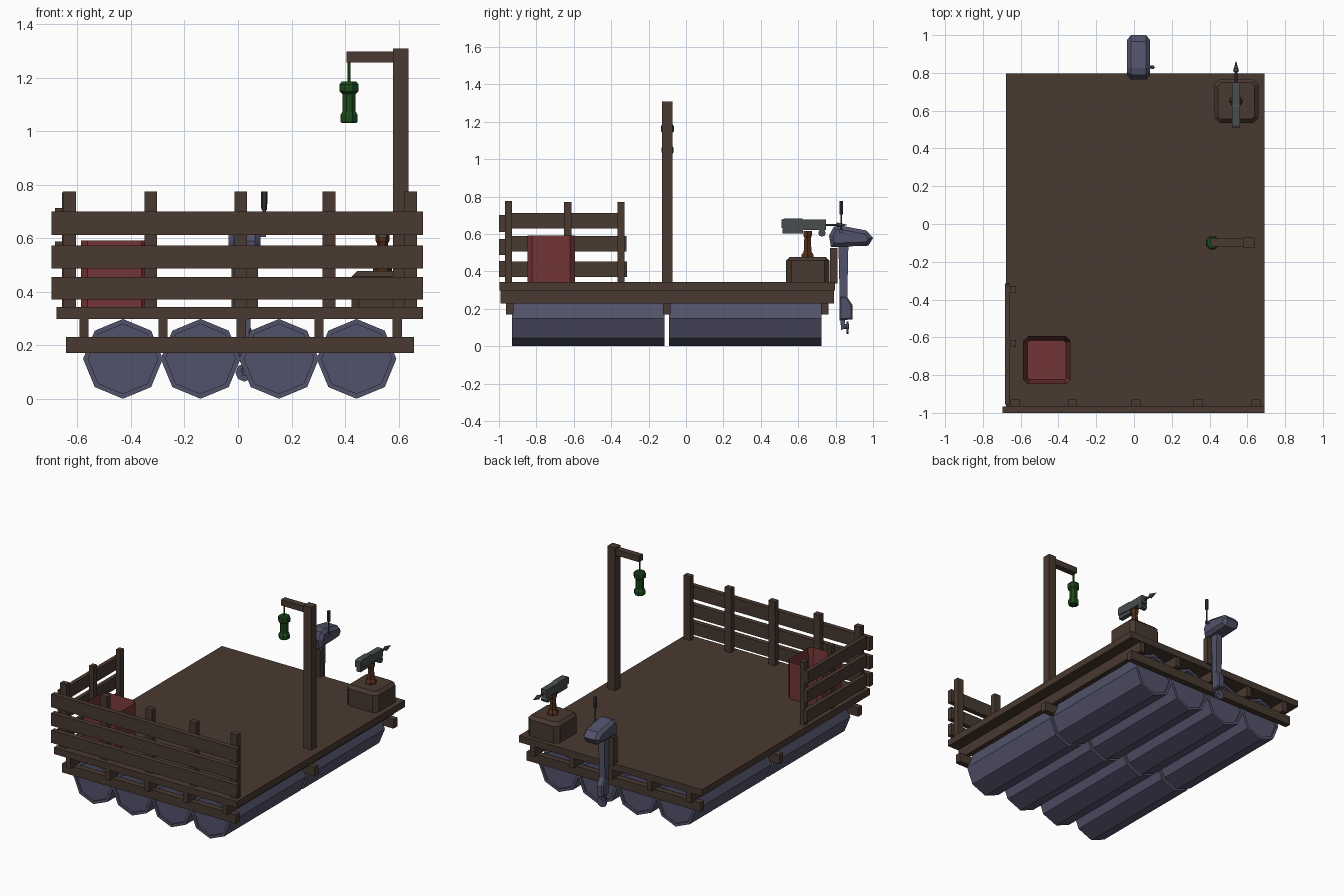
import bpy, bmesh
from math import pi
from mathutils import Matrix, Vector

if "Cube" in bpy.data.objects:
    bpy.data.objects.remove(bpy.data.objects["Cube"])

def material(name, rgb):
    m = bpy.data.materials.new(name)
    m.diffuse_color = (*rgb, 1)
    m.use_nodes = True
    m.node_tree.nodes["Principled BSDF"].inputs["Base Color"].default_value = m.diffuse_color
    return m

WOOD = material("dark_wood", (0.066, 0.041, 0.030))
STEEL = material("blue_steel", (0.085, 0.085, 0.145))
RED = material("red_paint", (0.17, 0.035, 0.035))
GREEN = material("green_glass", (0.012, 0.065, 0.012))
METAL = material("gun_metal", (0.065, 0.075, 0.075))
RUST = material("rust", (0.085, 0.026, 0.010))
DARK = material("dark_grip", (0.03, 0.03, 0.04))

def finish(bm, name, mat):
    bmesh.ops.recalc_face_normals(bm, faces=bm.faces)
    me = bpy.data.meshes.new(name)
    bm.to_mesh(me)
    bm.free()
    me.materials.append(mat)
    ob = bpy.data.objects.new(name, me)
    bpy.context.collection.objects.link(ob)
    return ob

def box(name, x0, x1, y0, y1, z0, z1, mat=WOOD):
    bm = bmesh.new()
    bmesh.ops.create_cube(bm, size=1)
    for v in bm.verts:
        v.co = ((x0 + x1) / 2 + v.co.x * (x1 - x0), (y0 + y1) / 2 + v.co.y * (y1 - y0),
                (z0 + z1) / 2 + v.co.z * (z1 - z0))
    return finish(bm, name, mat)

def lathe(name, profile, origin, mat, sides=8, axis='Z', phase=0.0):
    """Low-poly stack of rings; profile holds (radius, height) pairs."""
    bm = bmesh.new()
    rings = []
    for r, h in profile:
        rings.append([bm.verts.new(Matrix.Rotation(phase + 2 * pi * i / sides, 3, 'Z') @ Vector((r, 0, h)))
                      for i in range(sides)])
    for a, b in zip(rings, rings[1:]):
        for i in range(sides):
            j = (i + 1) % sides
            bm.faces.new((a[i], a[j], b[j], b[i]))
    bm.faces.new(rings[0])
    bm.faces.new(rings[-1])
    if axis == 'Y':
        bm.transform(Matrix.Rotation(-pi / 2, 4, 'X'))
    elif axis == 'X':
        bm.transform(Matrix.Rotation(pi / 2, 4, 'Y'))
    bm.transform(Matrix.Translation(origin))
    return finish(bm, name, mat)

def slab(name, yz, x0, x1, mat):
    """Side profile in (y, z) extruded along x."""
    bm = bmesh.new()
    f = bm.faces.new([bm.verts.new((x0, y, z)) for y, z in yz])
    ext = bmesh.ops.extrude_face_region(bm, geom=[f])
    bmesh.ops.translate(bm, vec=(x1 - x0, 0, 0),
                        verts=[g for g in ext["geom"] if isinstance(g, bmesh.types.BMVert)])
    return finish(bm, name, mat)

def bevel(ob, width, test):
    """Chamfer the edges for which test(v1, v2) is true."""
    bm = bmesh.new()
    bm.from_mesh(ob.data)
    bmesh.ops.bevel(bm, geom=[e for e in bm.edges if test(e.verts[0].co, e.verts[1].co)],
                    offset=width, segments=1, affect='EDGES')
    bm.to_mesh(ob.data)
    bm.free()
    return ob

def upright(a, b):
    return abs(a.z - b.z) > 0.05

# Floats: two rows of four octagonal drums with recessed ends
for row, (y0, y1) in enumerate(((-0.93, -0.115), (-0.09, 0.725))):
    L = y1 - y0
    for i, x in enumerate((-0.43, -0.14, 0.153, 0.443)):
        lathe(f"float_drum_{row}_{i}",
              [(0.13, 0.012), (0.13, 0), (0.149, 0), (0.149, L), (0.13, L), (0.13, L - 0.012)],
              (x, y0, 0.149), STEEL, axis='Y')

# Deck, joists and cross beams
box("deck", -0.678, 0.692, -0.997, 0.797, 0.298, 0.343)
for i, x in enumerate((-0.575, -0.28, 0.012, 0.302, 0.595)):
    box(f"joist_{i}", x - 0.017, x + 0.017, -0.992, 0.792, 0.228, 0.30)
for i, y in enumerate((-0.942, -0.102, 0.742)):
    box(f"cross_beam_{i}", -0.642, 0.658, y - 0.02, y + 0.02, 0.17, 0.231)

# Front fence
for i, x in enumerate((-0.63, -0.326, 0.01, 0.34, 0.645)):
    box(f"front_post_{i}", x - 0.024, x + 0.024, -0.967, -0.93, 0.34, 0.775)
for i, (z0, z1) in enumerate(((0.37, 0.455), (0.486, 0.572), (0.611, 0.70))):
    box(f"front_rail_{i}", -0.697, 0.692, -1.0, -0.966, z0, z1)

# Left fence
for i, y in enumerate((-0.632, -0.347)):
    box(f"left_post_{i}", -0.657, -0.625, y - 0.019, y + 0.019, 0.34, 0.77)
for i, (z0, z1) in enumerate(((0.37, 0.453), (0.505, 0.588), (0.63, 0.713))):
    box(f"left_rail_{i}", -0.683, -0.656, -0.955, (-0.315, -0.318, -0.328)[i], z0, z1)

# Red open crate
crate = bevel(box("crate", -0.587, -0.335, -0.848, -0.594, 0.34, 0.592, RED), 0.025, upright)
bm = bmesh.new()
bm.from_mesh(crate.data)
top = max(bm.faces, key=lambda f: f.calc_center_median().z)
bmesh.ops.inset_region(bm, faces=[top], thickness=0.026)
bmesh.ops.translate(bm, verts=top.verts, vec=(0, 0, -0.21))
bm.to_mesh(crate.data)
bm.free()

# Lamp post, arm and hanging lantern
box("lamp_post", 0.58, 0.638, -0.127, -0.071, 0.34, 1.308)
box("lamp_arm", 0.405, 0.585, -0.12, -0.078, 1.257, 1.297)
lathe("lantern_rod", [(0.006, 1.17), (0.006, 1.26)], (0.415, -0.099, 0), GREEN, 6)
lathe("lantern", [(0.03, 1.03), (0.035, 1.037), (0.035, 1.06), (0.027, 1.072), (0.027, 1.138),
                  (0.038, 1.148), (0.038, 1.175), (0.03, 1.185)], (0.415, -0.099, 0), GREEN, 8, phase=pi / 8)

# Gun base: chamfered block with a smaller top
base = bevel(box("gun_base", 0.425, 0.659, 0.535, 0.768, 0.34, 0.477), 0.028, upright)
bevel(base, 0.02, lambda a, b: min(a.z, b.z) > 0.47)
lathe("gun_pedestal", [(0.036, 0.475), (0.036, 0.49), (0.024, 0.505), (0.02, 0.58), (0.026, 0.59), (0.026, 0.615)],
      (0.54, 0.65, 0), RUST, 6)

# Harpoon gun: receiver, stock, spool, spear and barbed tip
slab("gun_body", [(0.51, 0.632), (0.51, 0.675), (0.525, 0.682), (0.62, 0.682), (0.63, 0.676),
                  (0.748, 0.676), (0.748, 0.622), (0.62, 0.622)], 0.519, 0.561, METAL)
box("gun_stock", 0.525, 0.555, 0.515, 0.625, 0.602, 0.632, METAL)
lathe("gun_spool", [(0.02, 0), (0.02, 0.044)], (0.518, 0.727, 0.605), METAL, 8, axis='X')
lathe("spear", [(0.007, 0), (0.007, 0.065), (0.016, 0.067), (0.001, 0.122)], (0.54, 0.74, 0.648), METAL, 6, axis='Y')

# Outboard motor: transom board, head, shaft, gear case, fin, propeller
box("transom_board", -0.025, 0.075, 0.77, 0.81, 0.335, 0.525)
head = slab("motor_head", [(0.765, 0.59), (0.79, 0.638), (0.825, 0.645), (0.965, 0.618), (1.0, 0.578),
                           (0.975, 0.537), (0.775, 0.53)], -0.036, 0.084, STEEL)
bevel(head, 0.02, lambda a, b: abs(a.x - b.x) < 0.01)
slab("motor_shaft", [(0.815, 0.535), (0.868, 0.535), (0.862, 0.25), (0.822, 0.25)], 0.003, 0.047, STEEL)
gear = slab("motor_gear_case", [(0.822, 0.27), (0.86, 0.265), (0.89, 0.22), (0.89, 0.143), (0.82, 0.138)],
            0.0, 0.05, STEEL)
bevel(gear, 0.008, lambda a, b: abs(a.x - b.x) < 0.001)
slab("motor_fin", [(0.825, 0.14), (0.85, 0.14), (0.847, 0.095), (0.83, 0.085)], 0.016, 0.034, STEEL)
lathe("propeller_hub", [(0.014, 0), (0.014, 0.03)], (0.024, 0.842, 0.105), STEEL, 8, axis='Y')
lathe("propeller", [(0.034, 0), (0.034, 0.012)], (0.024, 0.857, 0.098), STEEL, 8, axis='Y')

# Tiller: link, rod and grip
box("tiller_link", 0.075, 0.105, 0.822, 0.838, 0.605, 0.621, STEEL)
lathe("tiller_rod", [(0.006, 0.605), (0.006, 0.71)], (0.098, 0.83, 0), METAL, 6)
lathe("tiller_grip", [(0.011, 0.705), (0.012, 0.775)], (0.098, 0.83, 0), DARK, 6)
